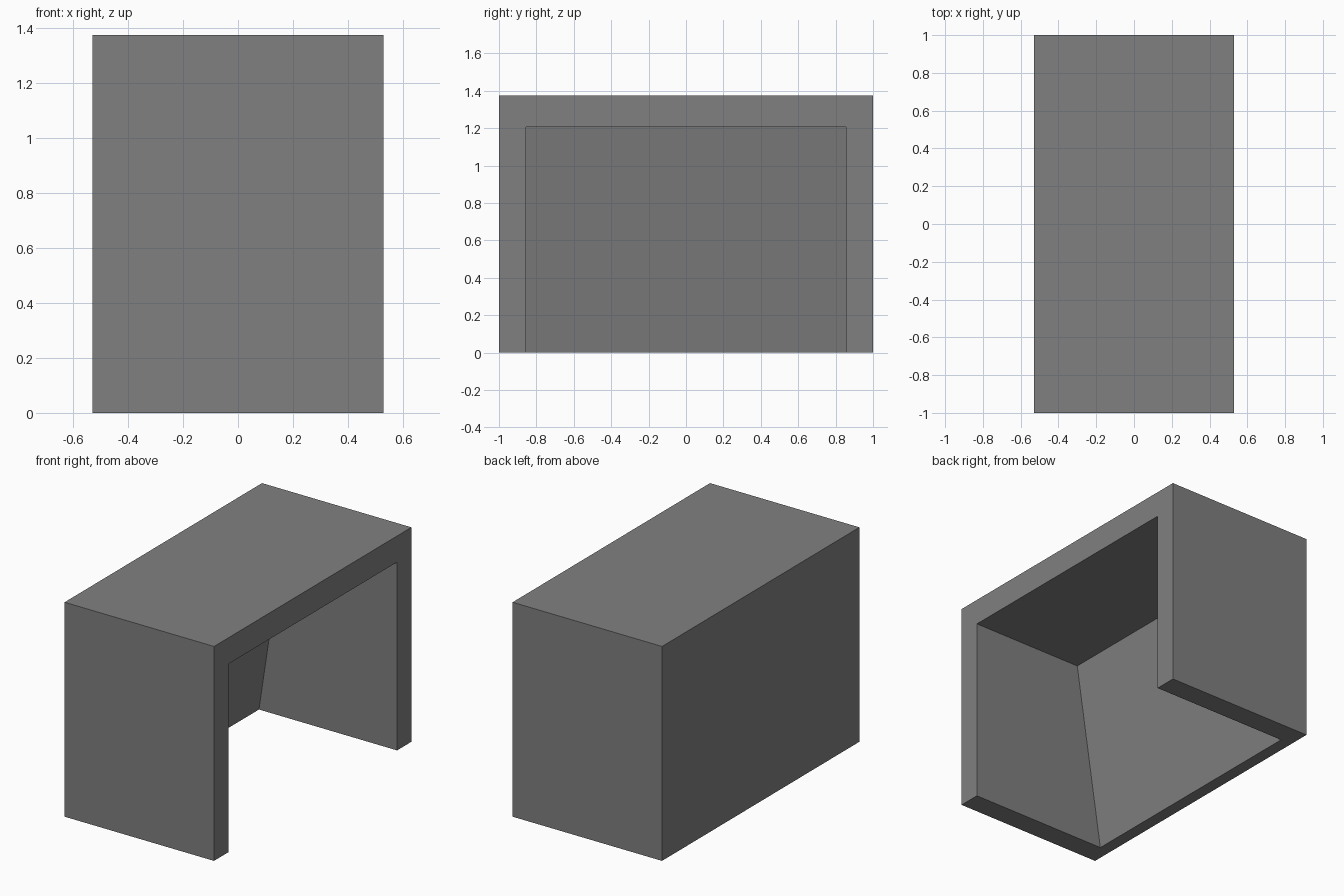
import bpy, bmesh

if "Cube" in bpy.data.objects:
    bpy.data.objects.remove(bpy.data.objects["Cube"])

HX, HY, H = 0.53, 1.0, 1.375      # outer half width, half length, height
IY, IZ = 0.855, 1.207             # recess half length and ceiling height
BACK_LOW, BACK_TOP = -0.45, -0.267  # sloped inner wall, x at floor and ceiling

mat = bpy.data.materials.new("plain grey")
mat.diffuse_color = (0.216, 0.216, 0.216, 1)
mat.use_nodes = True
mat.node_tree.nodes["Principled BSDF"].inputs["Base Color"].default_value = mat.diffuse_color


def prism(name, profile, half_y):
    """Extrude an xz profile along y, centred on y = 0."""
    bm = bmesh.new()
    face = bm.faces.new([bm.verts.new((x, -half_y, z)) for x, z in profile])
    ext = bmesh.ops.extrude_face_region(bm, geom=[face])
    verts = [v for v in ext["geom"] if isinstance(v, bmesh.types.BMVert)]
    bmesh.ops.translate(bm, verts=verts, vec=(0, 2 * half_y, 0))
    bmesh.ops.recalc_face_normals(bm, faces=bm.faces)
    me = bpy.data.meshes.new(name)
    bm.to_mesh(me)
    bm.free()
    me.materials.append(mat)
    ob = bpy.data.objects.new(name, me)
    bpy.context.collection.objects.link(ob)
    return ob


# Solid body
body = prism("desk_body", [(-HX, 0), (HX, 0), (HX, H), (-HX, H)], HY)

# Knee recess, open at the right side and underneath, with a sloped inner wall
slope = (BACK_TOP - BACK_LOW) / IZ
cutter = prism("recess_cutter", [(BACK_LOW - 0.1 * slope, -0.1), (HX + 0.1, -0.1),
                                 (HX + 0.1, IZ), (BACK_TOP, IZ)], IY)
mod = body.modifiers.new("recess", "BOOLEAN")
mod.operation = "DIFFERENCE"
mod.solver = "EXACT"
mod.object = cutter

# Bake the cut and remove the helper
bpy.context.view_layer.objects.active = body
body.select_set(True)
bpy.ops.object.modifier_apply(modifier=mod.name)
bpy.data.objects.remove(cutter, do_unlink=True)
